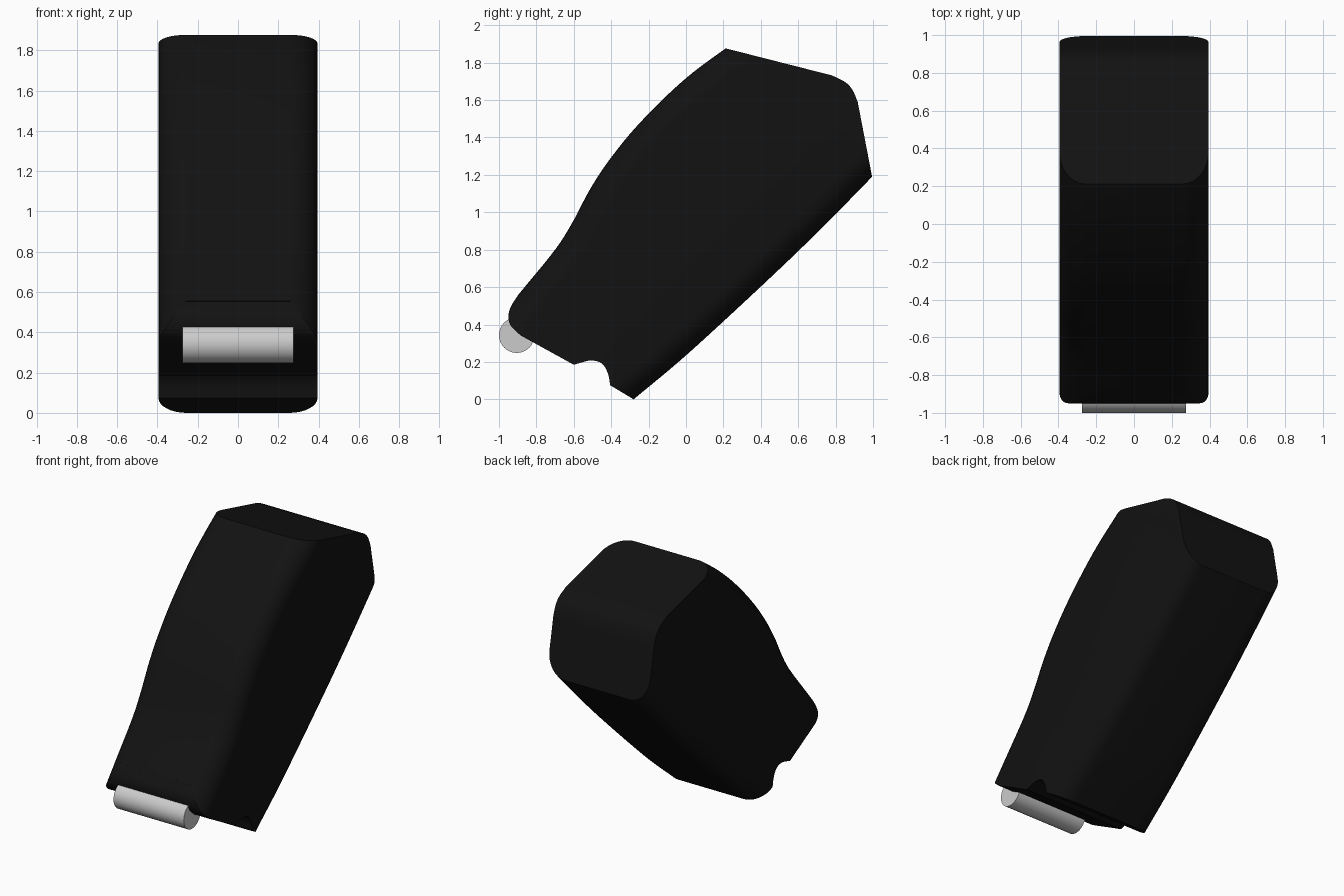
import bpy, bmesh, math
from mathutils import Vector

if "Cube" in bpy.data.objects:
    bpy.data.objects.remove(bpy.data.objects["Cube"])

HALF_W, FILLET, STATIONS = 0.395, 0.14, 56


def material(name, rgb):
    m = bpy.data.materials.new(name)
    m.diffuse_color = (*rgb, 1)
    m.use_nodes = True
    m.node_tree.nodes["Principled BSDF"].inputs["Base Color"].default_value = m.diffuse_color
    return m


def spline(points, per_seg=8):
    """Catmull-Rom curve through 2D points."""
    p = [Vector(q) for q in points]
    p = [2 * p[0] - p[1]] + p + [2 * p[-1] - p[-2]]
    out = []
    for a, b, c, d in zip(p, p[1:], p[2:], p[3:]):
        for k in range(per_seg):
            t = k / per_seg
            out.append(0.5 * (2 * b + (c - a) * t + (2 * a - 5 * b + 4 * c - d) * t * t
                              + (3 * b - a - 3 * c + d) * t ** 3))
    return out + [p[-2]]


def resample(pts, n):
    """Evenly spaced points along a polyline."""
    dist = [0]
    for a, b in zip(pts, pts[1:]):
        dist.append(dist[-1] + (b - a).length)
    out, j = [], 0
    for i in range(n):
        s = dist[-1] * i / (n - 1)
        while j < len(pts) - 2 and dist[j + 1] < s:
            j += 1
        out.append(pts[j].lerp(pts[j + 1], (s - dist[j]) / (dist[j + 1] - dist[j])))
    return out


def finish(bm, name):
    bmesh.ops.recalc_face_normals(bm, faces=bm.faces)
    me = bpy.data.meshes.new(name)
    bm.to_mesh(me)
    bm.free()
    ob = bpy.data.objects.new(name, me)
    bpy.context.collection.objects.link(ob)
    return ob


def smooth(ob):
    bpy.ops.object.select_all(action='DESELECT')
    ob.select_set(True)
    bpy.context.view_layer.objects.active = ob
    bpy.ops.object.shade_smooth_by_angle(angle=math.radians(30))


# Body: rounded section swept between the front and rear side curves
front = resample(spline([(-1.15, .249), (-.90, .555), (-.70, .80), (-.605, .95),
                         (-.515, 1.12), (-.41, 1.28), (-.25, 1.475), (-.02, 1.70),
                         (.21, 1.875), (.62, 2.16)]), STATIONS)
rear = resample(spline([(-.55, -.23), (-.28, 0), (0, .235), (.395, .598),
                        (.70, .89), (.995, 1.19), (1.4, 1.61)]), STATIONS)
bm = bmesh.new()
rings = []
for f, b in zip(front, rear):
    axis = b - f
    depth = axis.length
    axis.normalize()
    ring = []
    for q in range(4):
        cx = (HALF_W - FILLET) * (1 if q in (0, 3) else -1)
        cd = depth - FILLET if q in (0, 1) else FILLET
        for k in range(9):
            ang = math.radians(90 * q + 90 * k / 8)
            p = f + axis * (cd + FILLET * math.sin(ang))
            ring.append(bm.verts.new((cx + FILLET * math.cos(ang), p.x, p.y)))
    rings.append(ring)
for r0, r1 in zip(rings, rings[1:]):
    for i in range(len(r0)):
        j = (i + 1) % len(r0)
        bm.faces.new((r0[i], r0[j], r1[j], r1[i]))
bm.faces.new(rings[0])
bm.faces.new(rings[-1])
body = finish(bm, "body")
body.data.materials.append(material("black", (.006, .006, .006)))

# End shapes: nose, underside notch and bent top cap in one side profile
nose = spline([(-.90, .554), (-.934, .50), (-.949, .45), (-.938, .395), (-.885, .342)], 4)
notch = spline([(-.60, .185), (-.555, .198), (-.505, .208), (-.45, .192),
                (-.418, .14), (-.405, .075)], 4)
cap = spline([(.918, 1.59), (.89, 1.655), (.85, 1.697), (.78, 1.732)], 4)
outline = ([(-1.0, .63)] + nose + notch + [(-.28, 0), (-.02, -.15), (1.1, .65), (.995, 1.19)]
           + cap + [(.21, 1.877), (-.33, 2.017), (-1.0, 2.0)])
bm = bmesh.new()
sides = [[bm.verts.new((x, p[0], p[1])) for p in outline] for x in (-.6, .6)]
for s in sides:
    bm.faces.new(s)
for i in range(len(outline)):
    j = (i + 1) % len(outline)
    bm.faces.new((sides[0][i], sides[0][j], sides[1][j], sides[1][i]))
cutter = finish(bm, "end_cutter")
cutter.hide_render = True

mod = body.modifiers.new("trim_ends", 'BOOLEAN')
mod.operation, mod.solver, mod.object = 'INTERSECT', 'EXACT', cutter
bpy.context.view_layer.objects.active = body
bpy.ops.object.modifier_apply(modifier=mod.name)
bpy.data.objects.remove(cutter)
smooth(body)

# Roller pin under the nose
bpy.ops.mesh.primitive_cylinder_add(vertices=32, radius=.095, depth=.55,
                                    location=(0, -.905, .343),
                                    rotation=(0, math.pi / 2, 0))
pin = bpy.context.object
pin.name = "roller_pin"
pin.data.materials.append(material("light_grey", (.7, .7, .7)))
smooth(pin)
